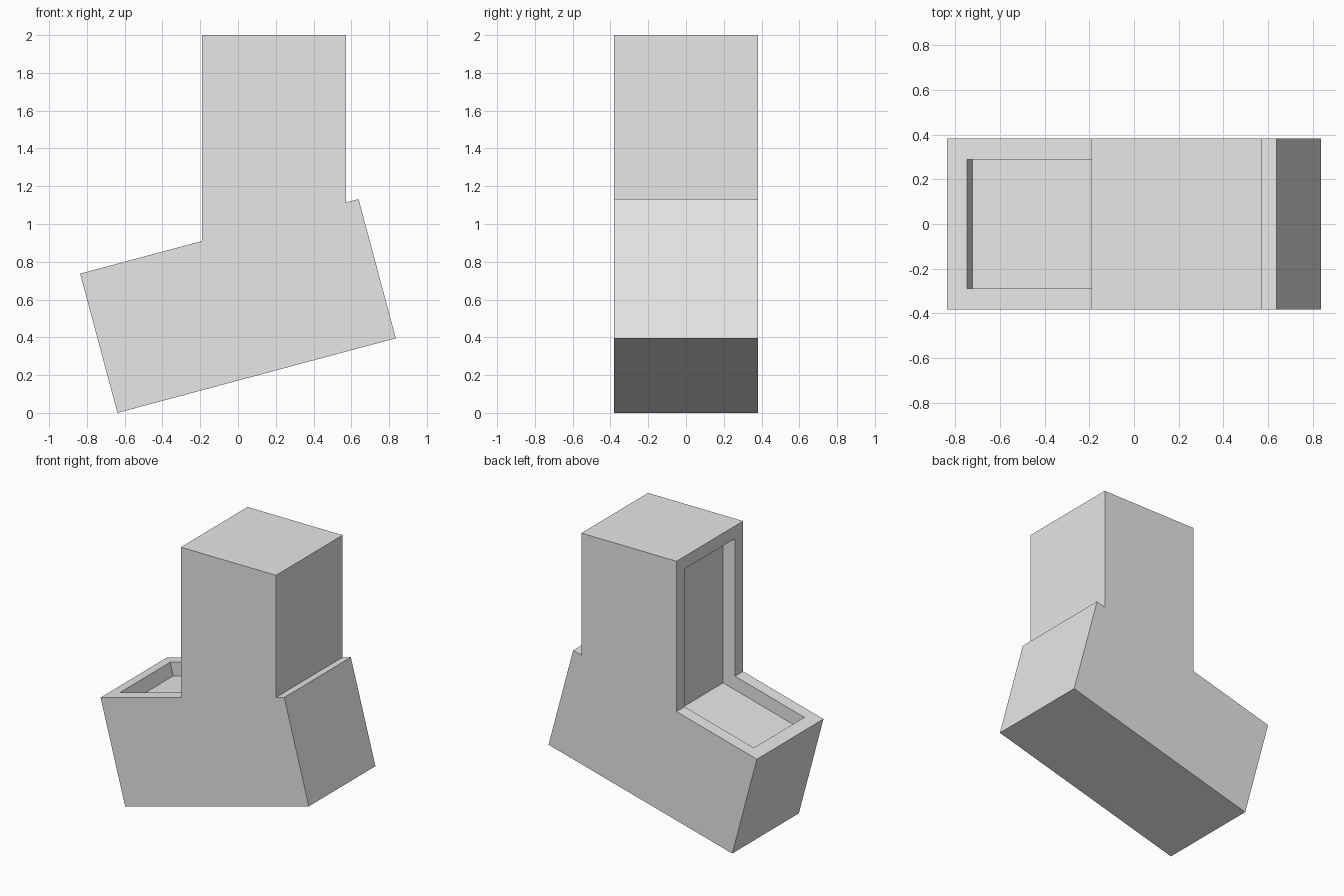
import bpy
import bmesh
from math import radians, sin, cos, tan

cube = bpy.data.objects.get("Cube")
if cube:
    bpy.data.objects.remove(cube, do_unlink=True)

TILT = radians(15)
LENGTH = 1.526            # tilted base length
SIDE = LENGTH / 2         # base height, tower width and overall depth
TOWER_X = (-0.191, 0.572)
TOP = 2.0
RIM = 0.092               # rim around the recess
DEPTH = 0.096             # recess depth
START_X = -(LENGTH * cos(TILT) - SIDE * sin(TILT)) / 2 - SIDE * sin(TILT) / 2
START_X += SIDE * sin(TILT) / 2


def base_point(u, v):
    """Point in the tilted base, u along its length and v up its height."""
    return (START_X + u * cos(TILT) - v * sin(TILT), u * sin(TILT) + v * cos(TILT))


def at_x(x, v):
    """Point at a given x on the line at height v of the tilted base."""
    px, pz = base_point(0, v)
    return (x, pz + (x - px) * tan(TILT))


def extrude_profile(name, points, width):
    bm = bmesh.new()
    face = bm.faces.new([bm.verts.new((x, -width / 2, z)) for x, z in points])
    result = bmesh.ops.extrude_face_region(bm, geom=[face])
    moved = [g for g in result["geom"] if isinstance(g, bmesh.types.BMVert)]
    bmesh.ops.translate(bm, verts=moved, vec=(0, width, 0))
    bmesh.ops.recalc_face_normals(bm, faces=bm.faces)
    mesh = bpy.data.meshes.new(name)
    bm.to_mesh(mesh)
    bm.free()
    obj = bpy.data.objects.new(name, mesh)
    bpy.context.collection.objects.link(obj)
    return obj


# Plain grey material
grey = bpy.data.materials.new("light grey")
grey.use_nodes = True
colour = (0.8, 0.8, 0.8, 1)
grey.diffuse_color = colour
grey.node_tree.nodes["Principled BSDF"].inputs["Base Color"].default_value = colour

# Tilted base and upright tower as one solid
left, right = TOWER_X
body = extrude_profile("body", [
    base_point(0, 0), base_point(LENGTH, 0), base_point(LENGTH, SIDE),
    at_x(right, SIDE), (right, TOP), (left, TOP),
    at_x(left, SIDE), base_point(0, SIDE),
], SIDE)
body.data.materials.append(grey)

# Recess running down the tower and along the top of the base
back = left + DEPTH
recess = extrude_profile("recess_cutter", [
    base_point(RIM, SIDE - DEPTH), at_x(back, SIDE - DEPTH),
    (back, TOP - RIM), (left - RIM, TOP - RIM),
    base_point(RIM, SIDE + RIM),
], SIDE - 2 * RIM)
recess.data.materials.append(grey)
recess.hide_render = True
recess.hide_viewport = True
recess.display_type = 'WIRE'

cut = body.modifiers.new("recess", 'BOOLEAN')
cut.operation = 'DIFFERENCE'
cut.solver = 'EXACT'
cut.object = recess

# Apply the cut and drop the helper
bpy.context.view_layer.update()
graph = bpy.context.evaluated_depsgraph_get()
mesh = bpy.data.meshes.new_from_object(body.evaluated_get(graph))
body.modifiers.clear()
body.data = mesh
bpy.data.objects.remove(recess, do_unlink=True)
